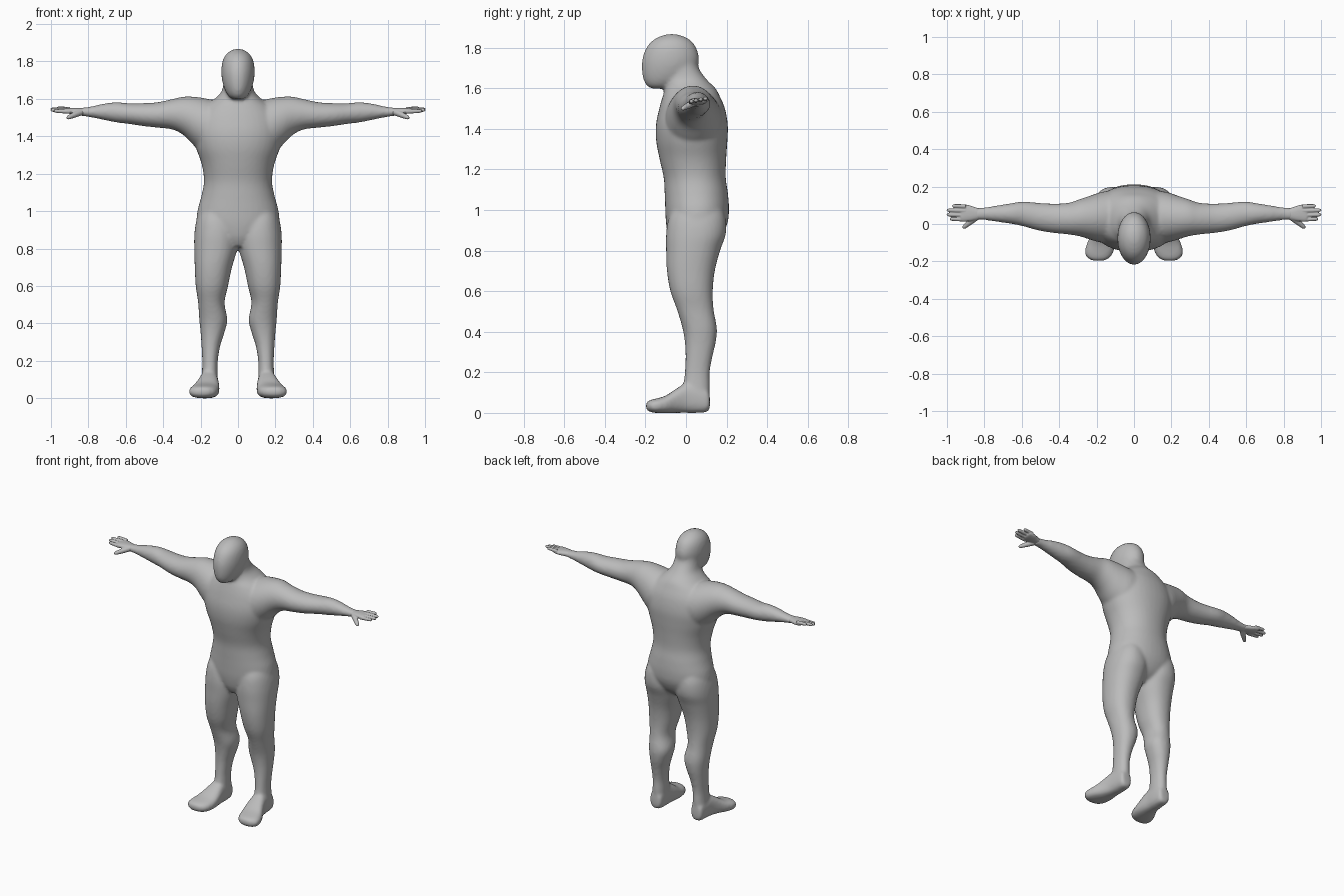
import bpy, bmesh, math
from mathutils import Vector

skin = bpy.data.materials.new("plain grey")
skin.diffuse_color = (0.5, 0.5, 0.5, 1)


def spline(rows, steps):
    """Catmull-Rom interpolation between cross-section rows."""
    out = []
    for i in range(len(rows) - 1):
        p = [rows[max(0, min(len(rows) - 1, i + k))] for k in (-1, 0, 1, 2)]
        for s in range(steps):
            t = s / steps
            out.append([0.5 * (2 * b + (c - a) * t + (2 * a - 5 * b + 4 * c - d) * t * t
                               + (3 * b - a - 3 * c + d) * t ** 3) for a, b, c, d in zip(*p)])
    return out + [list(rows[-1])]


def loft(bm, axis, rows, power=2.0, side=1, n=40, steps=5):
    """Skin rounded sections (position, min u, max u, min v, max v) along an axis."""
    u, v = [k for k in range(3) if k != axis]
    rings = []
    for t, u0, u1, v0, v1 in spline(rows, steps):
        ring = []
        for k in range(n):
            a = 2 * math.pi * k / n
            c, s = math.cos(a), math.sin(a)
            co = [0, 0, 0]
            co[axis] = t
            co[u] = (u0 + u1) / 2 + (u1 - u0) / 2 * math.copysign(abs(c) ** (2 / power), c)
            co[v] = (v0 + v1) / 2 + (v1 - v0) / 2 * math.copysign(abs(s) ** (2 / power), s)
            co[0] *= side
            ring.append(bm.verts.new(co))
        rings.append(ring)
    for r, q in zip(rings, rings[1:]):
        for k in range(n):
            bm.faces.new((r[k], r[(k + 1) % n], q[(k + 1) % n], q[k]))
    bm.faces.new(rings[0][::-1])
    bm.faces.new(rings[-1])


def finger(bm, a, b, r0, r1, side):
    """Tapered round-ended digit from a to b."""
    a, b = Vector(a), Vector(b)
    d = (b - a).normalized()
    p = d.orthogonal().normalized()
    q = d.cross(p)
    rings = []
    for t, f in ((0, 1), (0.5, 1.05), (0.88, 1), (0.96, 0.75), (1, 0.35)):
        r = (r0 + (r1 - r0) * t) * f
        ring = []
        for k in range(12):
            w = math.tau * k / 12
            co = a.lerp(b, t) + p * r * math.cos(w) + q * r * math.sin(w)
            co.x *= side
            ring.append(bm.verts.new(co))
        rings.append(ring)
    for r, s in zip(rings, rings[1:]):
        for k in range(12):
            bm.faces.new((r[k], r[(k + 1) % 12], s[(k + 1) % 12], s[k]))
    bm.faces.new(rings[0][::-1])
    bm.faces.new(rings[-1])


def finish(bm, name, voxel, smooth):
    """Fuse the overlapping shells into one smooth skin."""
    bmesh.ops.recalc_face_normals(bm, faces=bm.faces)
    mesh = bpy.data.meshes.new(name)
    bm.to_mesh(mesh)
    bm.free()
    mesh.materials.append(skin)
    ob = bpy.data.objects.new(name, mesh)
    bpy.context.collection.objects.link(ob)
    m = ob.modifiers.new("fuse", 'REMESH')
    m.mode, m.voxel_size, m.use_smooth_shade = 'VOXEL', voxel, True
    m = ob.modifiers.new("soften", 'SMOOTH')
    m.factor, m.iterations = 0.5, smooth


body = bmesh.new()

# Torso, with trapezius and neck: (z, x0, x1, y0, y1)
torso = [(0.81, 0.06, -0.06, 0.10), (0.86, 0.15, -0.085, 0.165), (0.93, 0.215, -0.098, 0.203),
         (1.0, 0.217, -0.102, 0.212), (1.08, 0.196, -0.105, 0.207), (1.16, 0.182, -0.11, 0.196),
         (1.25, 0.194, -0.13, 0.198), (1.34, 0.225, -0.147, 0.204), (1.42, 0.24, -0.148, 0.206),
         (1.50, 0.225, -0.132, 0.192), (1.56, 0.18, -0.115, 0.167), (1.60, 0.125, -0.103, 0.145),
         (1.64, 0.088, -0.105, 0.105), (1.69, 0.077, -0.11, 0.068), (1.74, 0.075, -0.11, 0.05)]
loft(body, 2, [(z, -w, w, a, b) for z, w, a, b in torso], 2.15)

# Head
head = [(1.598, 0.025, -0.17, -0.08), (1.615, 0.05, -0.195, -0.04), (1.65, 0.071, -0.212, 0.02),
        (1.70, 0.085, -0.218, 0.055), (1.75, 0.089, -0.214, 0.064), (1.80, 0.083, -0.195, 0.05),
        (1.835, 0.066, -0.165, 0.024), (1.857, 0.04, -0.125, -0.015), (1.867, 0.015, -0.09, -0.05)]
loft(body, 2, [(z, -w, w, a, b) for z, w, a, b in head])

# Legs: (z, inner x, outer x, front y, back y)
leg = [(0.06, 0.108, 0.198, 0.0, 0.115), (0.13, 0.108, 0.193, -0.012, 0.117),
       (0.20, 0.108, 0.191, -0.006, 0.117), (0.28, 0.095, 0.195, -0.002, 0.131),
       (0.35, 0.073, 0.2, -0.006, 0.147), (0.42, 0.057, 0.207, -0.018, 0.152),
       (0.51, 0.072, 0.213, -0.045, 0.136), (0.60, 0.053, 0.226, -0.077, 0.132),
       (0.70, 0.032, 0.231, -0.094, 0.142), (0.80, 0.003, 0.234, -0.098, 0.168),
       (0.88, -0.005, 0.233, -0.098, 0.196), (0.96, 0.01, 0.22, -0.085, 0.195),
       (1.03, 0.04, 0.19, -0.05, 0.17)]

# Feet: (y, inner x, outer x, sole z, top z)
foot = [(0.118, 0.13, 0.18, 0.03, 0.08), (0.105, 0.113, 0.194, 0.005, 0.12),
        (0.05, 0.106, 0.2, 0.0, 0.14), (0.0, 0.105, 0.207, 0.0, 0.145),
        (-0.05, 0.1, 0.225, 0.0, 0.118), (-0.1, 0.1, 0.25, -0.001, 0.085),
        (-0.15, 0.11, 0.263, 0.0, 0.07), (-0.18, 0.13, 0.25, 0.006, 0.062),
        (-0.197, 0.16, 0.22, 0.018, 0.05)]

# Arms and shoulders: (x, front y, back y, bottom z, top z)
arm = [(0.1, -0.10, 0.18, 1.32, 1.585), (0.17, -0.10, 0.172, 1.30, 1.602),
       (0.23, -0.085, 0.153, 1.345, 1.611), (0.29, -0.066, 0.133, 1.405, 1.612),
       (0.35, -0.056, 0.113, 1.436, 1.599), (0.43, -0.048, 0.109, 1.446, 1.582),
       (0.51, -0.035, 0.113, 1.455, 1.577), (0.59, -0.013, 0.12, 1.467, 1.577),
       (0.65, 0.0, 0.112, 1.474, 1.582), (0.72, 0.01, 0.101, 1.488, 1.574),
       (0.79, 0.02, 0.09, 1.502, 1.558), (0.85, 0.022, 0.085, 1.511, 1.552)]

for side in (1, -1):
    loft(body, 2, leg, 2.2, side)
    loft(body, 1, foot, 2.6, side)
    loft(body, 0, arm, 2.0, side)
finish(body, "body", 0.0095, 8)

# Hands: palm, four fingers and thumb
palm = [(0.82, 0.028, 0.08, 1.512, 1.55), (0.86, 0.018, 0.093, 1.516, 1.552),
        (0.89, 0.014, 0.103, 1.519, 1.552), (0.92, 0.014, 0.104, 1.524, 1.55),
        (0.93, 0.025, 0.098, 1.53, 1.546)]
for side, name in ((1, "left_hand"), (-1, "right_hand")):
    hand = bmesh.new()
    loft(hand, 0, palm, 2.3, side, 24, 3)
    for y, tip in ((0.024, 0.985), (0.047, 1.002), (0.071, 1.002), (0.094, 0.972)):
        z = 1.527 + 0.2 * y
        finger(hand, (0.90, y, z), (tip, y + 0.003, z + 0.004), 0.0115, 0.0095, side)
    finger(hand, (0.84, 0.04, 1.53), (0.915, -0.022, 1.497), 0.019, 0.0105, side)
    finish(hand, name, 0.0036, 3)
